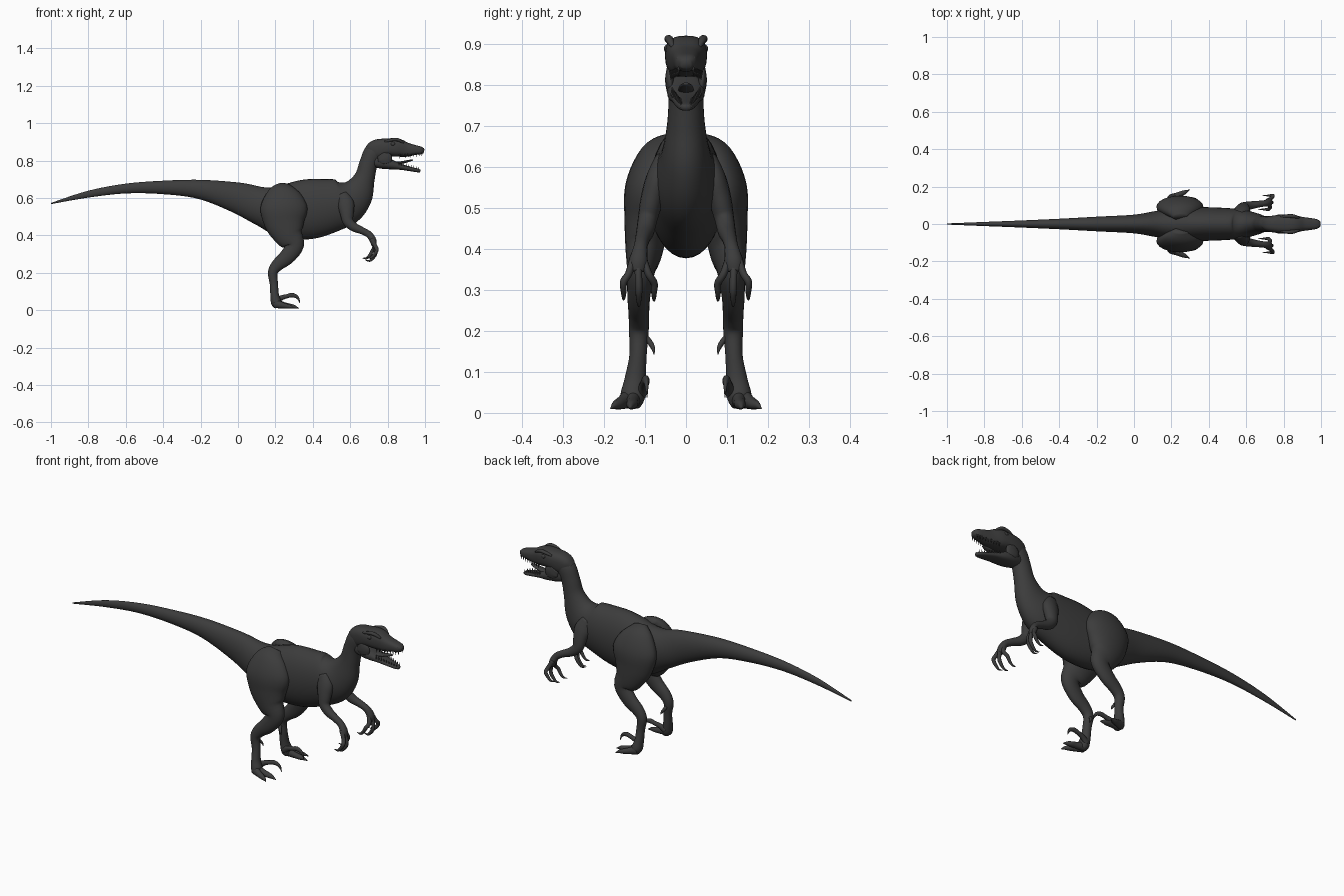
import bpy, bmesh, math
from mathutils import Vector, Matrix

skin = bpy.data.materials.new("charcoal_skin")
skin.diffuse_color = (0.045, 0.045, 0.045, 1)


def finish(name, bm, mirror):
    bmesh.ops.recalc_face_normals(bm, faces=bm.faces)
    me = bpy.data.meshes.new(name)
    bm.to_mesh(me)
    bm.free()
    me.materials.append(skin)
    ob = bpy.data.objects.new(name, me)
    bpy.context.collection.objects.link(ob)
    for p in me.polygons:
        p.use_smooth = True
    if mirror:
        m = ob.modifiers.new("mirror", "MIRROR")
        m.use_axis = (False, True, False)
    return ob


def spline(pts, steps):
    """Catmull-Rom through tuples of any length."""
    out = []
    for i in range(len(pts) - 1):
        a, b = pts[max(i - 1, 0)], pts[i]
        c, d = pts[i + 1], pts[min(i + 2, len(pts) - 1)]
        for k in range(steps):
            t = k / steps
            out.append([0.5 * (2 * q + (r - p) * t + (2*p - 5*q + 4*r - s) * t**2
                               + (3*q - p - 3*r + s) * t**3)
                        for p, q, r, s in zip(a, b, c, d)])
    out.append(list(pts[-1]))
    return out


def loft(name, stations, mirror=False, sides=20, steps=4, power=1.0):
    """Stations are x, y, z, half width, half height; rings follow the path."""
    st = spline(stations, steps)
    bm = bmesh.new()
    rings = []
    for i, (x, y, z, w, h) in enumerate(st):
        tan = Vector(st[min(i + 1, len(st) - 1)][:3]) - Vector(st[max(i - 1, 0)][:3])
        tan.normalize()
        side = Vector((0, 1, 0))
        side = (side - tan * side.dot(tan)).normalized()
        up = tan.cross(side)
        ring = []
        for k in range(sides):
            a = 2 * math.pi * k / sides
            c, s = math.cos(a), math.sin(a)
            c = math.copysign(abs(c) ** power, c)
            s = math.copysign(abs(s) ** power, s)
            ring.append(bm.verts.new(Vector((x, y, z)) + side * c * max(w, 0.001)
                                     + up * s * max(h, 0.001)))
        rings.append(ring)
    for r0, r1 in zip(rings, rings[1:]):
        for k in range(sides):
            j = (k + 1) % sides
            bm.faces.new((r0[k], r0[j], r1[j], r1[k]))
    bm.faces.new(rings[0])
    bm.faces.new(rings[-1])
    return finish(name, bm, mirror)


def mid(rows):
    """Insert y = 0 for parts on the centre line."""
    return [(x, 0, z, w, h) for x, z, w, h in rows]


# Tail, torso and neck in one sweep
loft("body", mid([
    (-1, .57, .003, .003), (-.8, .62, .011, .018), (-.6, .65, .019, .026),
    (-.4, .656, .028, .036), (-.2, .645, .039, .052), (0, .6, .05, .083),
    (.13, .555, .072, .105), (.25, .53, .09, .145), (.38, .54, .09, .16),
    (.5, .56, .085, .143), (.58, .58, .077, .122), (.638, .628, .06, .09),
    (.676, .705, .046, .056), (.697, .78, .042, .049), (.725, .84, .042, .052),
    (.76, .86, .035, .04)]), sides=32, steps=6)

# Skull with upper jaw
loft("upper_head", mid([
    (.685, .845, .02, .025), (.71, .85, .037, .045), (.75, .86, .046, .054),
    (.8, .87, .051, .048), (.85, .869, .049, .049), (.9, .858, .038, .039),
    (.95, .856, .031, .026), (.98, .853, .025, .02), (.995, .85, .013, .011)]),
    sides=28, steps=5, power=.75)

# Lower jaw and tongue
loft("lower_jaw", mid([
    (.71, .80, .03, .03), (.77, .792, .045, .036), (.82, .778, .045, .026),
    (.87, .766, .036, .016), (.92, .755, .028, .012), (.96, .747, .019, .01),
    (.975, .744, .01, .007)]), sides=24, power=.8)
loft("tongue", mid([
    (.8, .79, .022, .01), (.86, .787, .02, .008), (.91, .797, .016, .006),
    (.935, .803, .006, .003)]), sides=12)

# Cheek skin joining the jaws
loft("cheek", [(.77, .036, .835, .012, .03), (.785, .04, .81, .011, .04),
               (.79, .037, .785, .01, .03)], True, sides=12)


# Eyes and brows
def ball(name, loc, size):
    bm = bmesh.new()
    bmesh.ops.create_uvsphere(bm, u_segments=16, v_segments=10, radius=1,
                              matrix=Matrix.Translation(loc) @ Matrix.Diagonal((*size, 1)))
    finish(name, bm, True)


ball("eye", (.828, .044, .888), (.013, .01, .011))
loft("brow", [(.785, .038, .9, .006, .006), (.82, .043, .91, .009, .008),
              (.855, .041, .911, .01, .009), (.885, .032, .893, .005, .005)], True, sides=12)
ball("nostril_rim", (.975, .018, .864), (.01, .007, .006))

# Rows of teeth
bm = bmesh.new()
for i in range(9):
    t = i / 8
    for x, y, z, sgn in ((.865 + .118 * t, .037 - .019 * t, .823 + .01 * t, -1),
                         (.86 + .107 * t, .034 - .022 * t, .784 - .029 * t, 1)):
        bmesh.ops.create_cone(bm, segments=6, radius1=.0045, radius2=.0005, depth=.022,
                              matrix=Matrix.Translation((x, y, z))
                              @ Matrix.Rotation(0 if sgn > 0 else math.pi, 4, "X"))
finish("teeth", bm, True)

# Hind leg
loft("hind_leg", [
    (.25, .035, .665, .02, .04), (.245, .068, .625, .045, .09), (.245, .09, .55, .058, .125),
    (.25, .095, .47, .055, .11), (.272, .102, .4, .046, .08), (.302, .11, .345, .034, .05),
    (.262, .115, .285, .028, .042), (.21, .115, .24, .025, .033),
    (.186, .115, .2, .024, .026), (.192, .117, .14, .021, .022),
    (.196, .124, .08, .026, .023), (.205, .13, .04, .03, .028), (.215, .132, .018, .022, .018)],
    True, sides=24, steps=5)

# Toes, raised sickle claw and dewclaw
loft("outer_toe", [(.2, .14, .035, .02, .025), (.235, .155, .026, .015, .017),
                   (.262, .166, .021, .013, .013), (.28, .174, .018, .008, .009),
                   (.298, .184, .01, .001, .001)], True, sides=12)
loft("middle_toe", [(.2, .128, .035, .02, .025), (.245, .13, .026, .015, .017),
                    (.28, .132, .021, .014, .013), (.3, .134, .018, .009, .01),
                    (.325, .136, .01, .001, .001)], True, sides=12)
loft("sickle_claw", [(.2, .11, .045, .013, .018), (.228, .104, .064, .011, .014),
                     (.26, .1, .074, .011, .011), (.29, .098, .08, .009, .012),
                     (.318, .096, .068, .005, .008), (.331, .095, .038, .001, .001)],
     True, sides=12)
loft("dewclaw", [(.187, .1, .185, .008, .01), (.193, .088, .172, .007, .008),
                 (.202, .08, .157, .005, .006), (.208, .078, .143, .001, .001)], True, sides=10)

# Arm
loft("arm", [
    (.555, .055, .62, .02, .03), (.575, .068, .57, .03, .045), (.582, .083, .52, .028, .037),
    (.588, .093, .475, .024, .029), (.62, .099, .444, .022, .024), (.665, .106, .424, .018, .019),
    (.702, .111, .403, .017, .018), (.722, .116, .372, .022, .018),
    (.727, .118, .345, .018, .013)], True, sides=16)

# Clawed fingers
for name, y0, y1, dx, dz in (("inner_finger", .106, .078, -.018, .005),
                             ("middle_finger", .117, .115, .0, -.008),
                             ("outer_finger", .127, .152, .006, .008)):
    ym = (y0 + y1) / 2
    loft(name, [(.715, y0, .38, .01, .012), (.734 + dx * .3, ym, .34, .009, .011),
                (.736 + dx, y1, .312 + dz, .009, .01), (.722 + dx, y1, .288 + dz, .007, .009),
                (.704 + dx, y1, .272 + dz, .004, .006), (.682 + dx, y1, .274 + dz, .001, .001)],
         True, sides=10)
